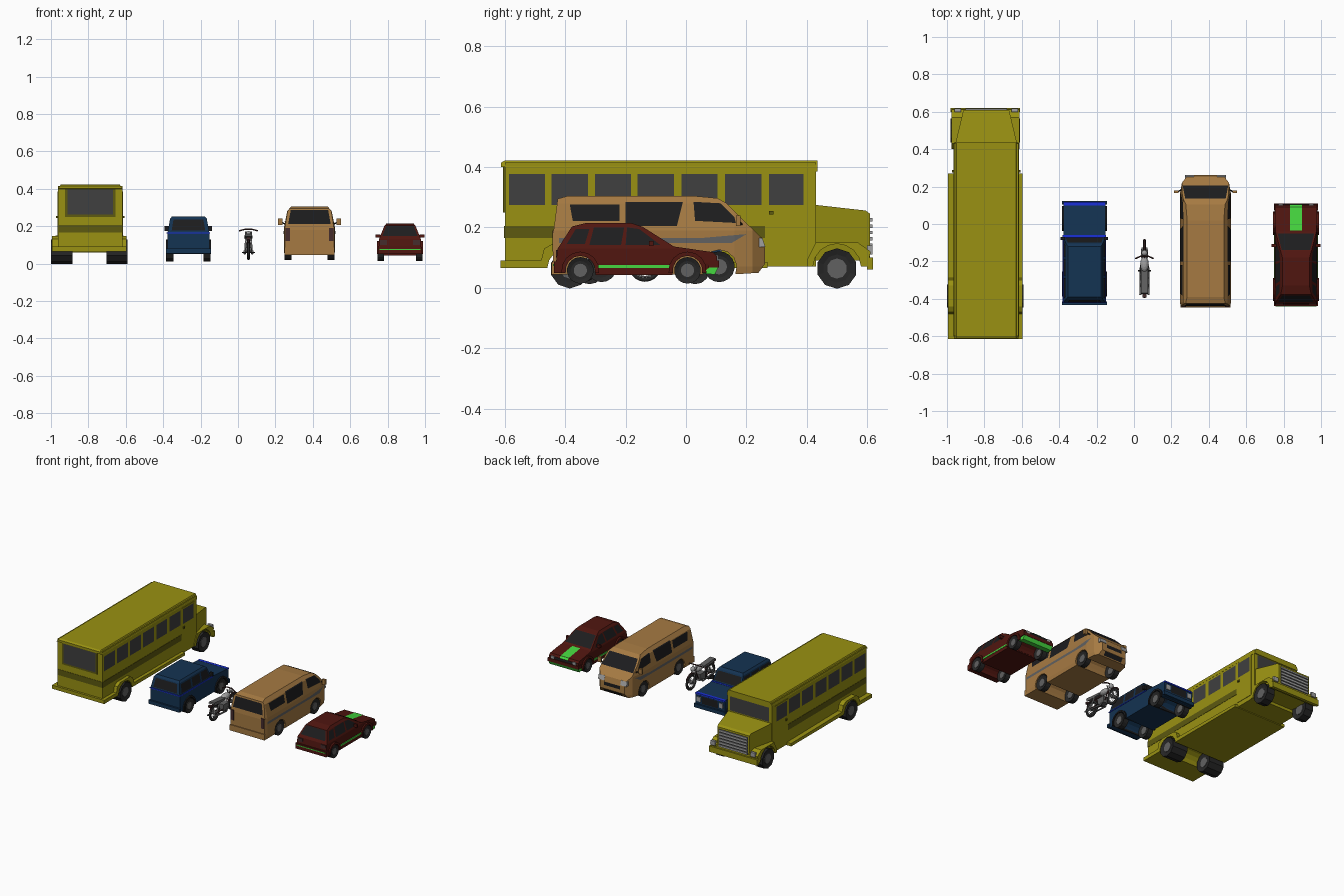
import bpy, bmesh
from math import sin, cos, asin, pi
from mathutils import Matrix, Vector

if "Cube" in bpy.data.objects:
    bpy.data.objects.remove(bpy.data.objects["Cube"])

def mat(name, r, g, b):
    m = bpy.data.materials.new(name)
    m.diffuse_color = (r, g, b, 1)
    m.use_nodes = True
    m.node_tree.nodes["Principled BSDF"].inputs["Base Color"].default_value = m.diffuse_color
    return m

YEL, OLIVE = mat("yellow", .32, .285, .006), mat("olive", .11, .1, .005)
NAVY, BLUE = mat("navy", .007, .033, .085), mat("bright_blue", .01, .03, .7)
TAN, RED, GREEN = mat("tan", .38, .195, .055), mat("dark_red", .08, .008, .005), mat("green", .06, .68, .05)
GLASS, BLACK, TYRE = mat("bus_glass", .05, .05, .05), mat("black_glass", .012, .012, .013), mat("tyre", .02, .02, .02)
GREY, SILVER, MAROON = mat("grey", .12, .12, .12), mat("silver", .35, .35, .35), mat("maroon", .06, .025, .025)

def finish(bm, name, m, loc=(0, 0, 0)):
    me = bpy.data.meshes.new(name)
    bm.to_mesh(me); bm.free()
    me.materials.append(m)
    ob = bpy.data.objects.new(name, me)
    ob.location = loc
    bpy.context.collection.objects.link(ob)
    return ob

def table(v, rows):
    """Piecewise linear lookup."""
    if v <= rows[0][0]: return rows[0][1]
    for (a, p), (b, q) in zip(rows, rows[1:]):
        if v <= b: return p + (q - p) * (v - a) / (b - a)
    return rows[-1][1]

def slab(name, cx, pts, w, m, ycuts=(), zcuts=(), skin=False):
    """Side profile (y, z) given a half width w(y, z); skin makes just the two side sheets."""
    wf = (lambda y, z: w) if isinstance(w, float) else w
    bm = bmesh.new()
    sides = [[bm.verts.new((s, y, z)) for y, z in pts] for s in (-1, 1)]
    caps = [bm.faces.new(v) for v in sides]
    for f, s in zip(caps, (-1, 1)):
        f.normal_update()
        if f.normal.x * s < 0: f.normal_flip()
    n = len(pts)
    if not skin:
        for i in range(n):
            j = (i + 1) % n
            bm.faces.new((sides[0][i], sides[0][j], sides[1][j], sides[1][i]))
        bmesh.ops.recalc_face_normals(bm, faces=bm.faces[:])
    bmesh.ops.triangulate(bm, faces=[f for f in bm.faces if len(f.verts) > 4])
    for no, cuts in (((0, 1, 0), ycuts), ((0, 0, 1), zcuts)):
        for c in cuts:
            bmesh.ops.bisect_plane(bm, geom=bm.verts[:] + bm.edges[:] + bm.faces[:], dist=1e-5,
                                   plane_co=Vector(no) * c, plane_no=no)
    for v in bm.verts:
        v.co.x *= wf(v.co.y, v.co.z) + (.002 if skin else 0)
    return finish(bm, name, m, (cx, 0, 0))

def plate(name, cx, p, q, w, m, lift=.002):
    """Sheet across the car between profile points p and q (profile runs anticlockwise)."""
    d = Vector((0, q[1] - p[1], p[0] - q[0])).normalized() * lift
    wp, wq = w if isinstance(w, tuple) else (w, w)
    bm = bmesh.new()
    bm.faces.new([bm.verts.new(Vector(c) + d) for c in
                  ((-wp, *p), (wp, *p), (wq, *q), (-wq, *q))])
    bmesh.ops.recalc_face_normals(bm, faces=bm.faces[:])
    for f in bm.faces:
        f.normal_update()
        if f.normal.dot(d) < 0: f.normal_flip()
    return finish(bm, name, m, (cx, 0, 0))

def rect(y0, y1, z0, z1):
    return [(y0, z0), (y1, z0), (y1, z1), (y0, z1)]

def box(name, x0, x1, y0, y1, z0, z1, m):
    return slab(name, (x0 + x1) / 2, rect(y0, y1, z0, z1), (x1 - x0) / 2, m)

def pair(name, cx, a, b, *yz, m):
    """Mirrored boxes from offset a to b either side of cx."""
    box(name + "_left", cx - b, cx - a, *yz, m)
    box(name + "_right", cx + a, cx + b, *yz, m)

def arch(yc, zc, r, zb, n=8):
    s = asin((zb - zc) / r)
    return [(yc + r * cos(a), zc + r * sin(a)) for a in (pi - s - (pi - 2 * s) * i / n for i in range(n + 1))]

def flare(name, cx, yc, zc, r, t, zb, w, m):
    slab(name, cx, arch(yc, zc, r + t, zb) + arch(yc, zc, r, zb)[::-1], w, m)

def disc(name, c, r, width, n, m, inset=0, dent=0):
    bm = bmesh.new()
    bmesh.ops.create_cone(bm, cap_ends=True, segments=n, radius1=r, radius2=r, depth=width,
                          matrix=Matrix.Rotation(pi / n, 4, 'X') @ Matrix.Rotation(pi / 2, 4, 'Y'))
    if inset:
        ends = [f for f in bm.faces if len(f.verts) == n]
        bmesh.ops.inset_individual(bm, faces=ends, thickness=inset, depth=-dent)
    return finish(bm, name, m, c)

def wheels(name, cx, off, ys, r, zc, width, n):
    for y in ys:
        for s in (-1, 1):
            disc(name + "_wheel", (cx + s * off, y, zc), r, width, n, TYRE, r * .3, .006)
            disc(name + "_hub", (cx + s * off, y, zc), r * .5, width - .005, n, GREY)

def tube(name, pts, r, m, cyclic=False):
    cu = bpy.data.curves.new(name, 'CURVE')
    cu.dimensions, cu.bevel_depth, cu.bevel_resolution, cu.use_fill_caps = '3D', r, 1, True
    sp = cu.splines.new('POLY')
    sp.points.add(len(pts) - 1)
    for p, c in zip(sp.points, pts): p.co = (*c, 1)
    sp.use_cyclic_u = cyclic
    cu.materials.append(m)
    bpy.context.collection.objects.link(bpy.data.objects.new(name, cu))

def ball(name, c, size, m):
    bm = bmesh.new()
    bmesh.ops.create_uvsphere(bm, u_segments=12, v_segments=8, radius=1, matrix=Matrix.Diagonal((*size, 1)))
    finish(bm, name, m, c)

# ---- School bus: shell, roof, windows
B = -.79
bw = lambda y, z: table(z, [(.4, .173), (.42, .158)])
slab("bus_body", B, [(-.6, .07)] + arch(-.385, .06, .08, .07) + [(.43, .07), (.43, .415), (-.6, .415)], .172, YEL)
slab("bus_roof", B, [(-.612, .4), (.435, .385), (.435, .422), (-.6, .422), (-.612, .415)], bw, YEL, zcuts=(.4,))
slab("bus_stripe", B, rect(-.602, .4, .165, .205), .174, OLIVE)
for y in (-.587, -.445, -.302, -.16, -.015, .13):
    slab("bus_side_window", B, rect(y, y + .12, .275, .377), .172, GLASS, skin=True)
slab("bus_door", B, rect(.262, .402, .1, .385), .175, YEL)
slab("bus_door_window", B, rect(.275, .39, .275, .377), .175, GLASS, skin=True)
pair("bus_door_handle", B, .17, .182, .275, .29, .243, .255, m=OLIVE)
box("rear_window_frame", B - .135, B + .135, -.606, -.59, .25, .405, OLIVE)
plate("bus_rear_window", B, (-.606, .395), (-.606, .262), .122, GLASS)
plate("bus_windshield", B, (.43, .282), (.43, .38), .15, GLASS)
# Bus skirt, bumpers, hood, grille, fenders
slab("bus_skirt", -.795, [(-.615, .065)] + arch(-.385, .06, .075, .065) + [(.27, .065), (.27, .085), (-.29, .09),
     (-.3, .13), (-.33, .147), (-.44, .147), (-.47, .13), (-.48, .09), (-.615, .09)], .2, YEL)
hw = lambda y, z: table(y, [(.43, .165), (.61, .122)])
slab("bus_hood", B, [(.4, .09), (.61, .09), (.61, .245), (.595, .256), (.4, .278)], hw, YEL, ycuts=(.43,))
slab("front_fender", B - .005, [(.4, .07)] + arch(.5, .066, .08, .07) +
     [(.6, .07), (.612, .12), (.57, .15), (.43, .15), (.4, .09)], .182, YEL)
box("bus_front_bumper", B - .19, B + .18, .6, .62, .06, .1, YEL)
for i in range(6):
    box("bus_grille_bar", B - .11, B + .11, .606, .617, .115 + i * .021, .126 + i * .021, SILVER)
plate("bus_grille", B, (.61, .11), (.61, .235), .112, GLASS)
pair("bus_headlight", B, .135, .17, .6, .617, .11, .14, m=SILVER)
wheels("bus_rear", -.795, .148, (-.385,), .065, .063, .114, 10)
wheels("bus_front", -.795, .155, (.5,), .067, .064, .06, 10)

# ---- Blue off-roader: tub, cabin, trim
J = -.265
ja = [(-.42, .05)] + arch(-.32, .06, .056, .05) + arch(.03, .06, .056, .05)
slab("offroader_body", J, ja + [(.11, .05), (.115, .145), (.1, .155), (-.07, .165), (-.42, .165)], .113, NAVY)
jw = lambda y, z: table(z, [(.165, .112), (.24, .098), (.252, .088)])
slab("offroader_cabin", J, [(-.42, .16), (-.07, .16), (-.105, .24), (-.12, .252), (-.39, .252), (-.402, .24)],
     jw, NAVY, zcuts=(.165, .24))
for y0, y1, y2, y3 in ((-.4, -.29, -.29, -.39), (-.275, -.19, -.19, -.275), (-.175, -.09, -.115, -.175)):
    slab("offroader_side_window", J, [(y0, .175), (y1, .175), (y2, .232), (y3, .232)], jw, BLACK, skin=True)
plate("offroader_windshield", J, (-.075, .173), (-.101, .232), (.1, .09), BLACK)
plate("offroader_rear_window", J, (-.404, .234), (-.418, .175), (.08, .09), BLACK)
slab("offroader_trim", J, rect(-.423, -.06, .16, .166), .116, BLUE)
box("offroader_nose_trim", J - .113, J + .113, .098, .118, .147, .156, BLUE)
box("offroader_front_bumper", J - .12, J + .12, .105, .122, .055, .08, NAVY)
box("offroader_rear_bumper", J - .12, J + .12, -.432, -.415, .055, .08, NAVY)
plate("offroader_grille", J, (.114, .09), (.115, .14), .06, BLACK)
pair("offroader_headlight", J, .07, .1, .11, .119, .1, .132, m=SILVER)
pair("offroader_mirror", J, .105, .127, -.085, -.07, .175, .2, m=BLACK)
for y in (-.32, .03):
    flare("offroader_flare", J, y, .06, .056, .012, .05, .121, BLACK)
wheels("offroader", J, .1, (-.32, .03), .05, .062, .038, 14)

# ---- Passenger van: one shell narrowing to nose and roof
V = .382
vw = lambda y, z: table(z, [(.03, .13), (.07, .137), (.19, .137), (.28, .119), (.305, .098)]) * \
    table(y, [(-.44, .95), (-.42, 1), (.16, 1), (.22, .92), (.262, .68)])
vc = dict(ycuts=(-.42, .16, .22), zcuts=(.07, .19, .28))
slab("van_body", V, [(-.435, .045)] + arch(-.28, .068, .058, .045) + arch(.11, .068, .058, .045) +
     [(.24, .05), (.262, .08), (.262, .13), (.252, .165), (.205, .21), (.135, .28), (.105, .297), (.02, .305),
      (-.39, .305), (-.425, .295), (-.44, .18), (-.44, .07)], vw, TAN, **vc)
for pts in ([(-.375, .222), (-.22, .222), (-.22, .276), (-.385, .276)],
            [(-.2, .205), (-.03, .205), (-.01, .285), (-.2, .285)],
            [(.03, .222), (.165, .215), (.16, .235), (.115, .28), (.025, .285)]):
    slab("van_side_window", V, pts, vw, BLACK, skin=True, **vc)
slab("van_stripe", V, [(-.42, .148), (.15, .148), (.2, .178), (.05, .165), (-.42, .165)], vw, GREY, skin=True, **vc)
plate("van_windshield", V, (.205, .21), (.135, .28), (.122, .108), BLACK)
plate("van_rear_window", V, (-.427, .285), (-.436, .21), (.1, .114), BLACK)
plate("van_grille", V, (.262, .105), (.262, .128), .06, BLACK)
plate("van_lower_intake", V, (.244, .056), (.261, .079), .07, BLACK)
plate("van_plate_recess", V, (-.44, .15), (-.44, .12), .04, TAN, .004)
for s in (-1, 1):
    slab("van_headlight", V + s * .085, [(.2, .135), (.263, .135), (.253, .165), (.22, .168)], .024, SILVER)
    box("van_mirror", V + s * .157 - .012, V + s * .157 + .012, .165, .18, .205, .24, TAN)
    tube("van_mirror_arm", [(V + s * .125, .185, .21), (V + s * .15, .172, .22)], .004, BLACK)
pair("van_tail_light", V, .105, .128, -.443, -.43, .12, .19, m=MAROON)
box("van_rear_bumper", V - .133, V + .133, -.446, -.42, .045, .085, TAN)
wheels("van", V, .115, (-.28, .11), .051, .07, .036, 18)

# ---- Red hatchback
C = .866
cw = lambda y, z: table(z, [(.045, .108), (.08, .114), (.13, .112), (.2, .084), (.215, .072)])
cc = dict(zcuts=(.08, .13, .2))
slab("car_body", C, [(-.425, .05)] + arch(-.35, .057, .049, .05) + arch(.005, .057, .049, .05) +
     [(.095, .048), (.105, .07), (.102, .105), (.09, .118), (-.04, .137), (-.145, .203), (-.18, .214), (-.33, .215),
      (-.378, .203), (-.425, .13), (-.43, .09)], cw, RED, **cc)
for pts in ([(-.395, .145), (-.335, .145), (-.32, .195), (-.365, .195)],
            [(-.32, .142), (-.215, .142), (-.205, .2), (-.305, .2)],
            [(-.2, .142), (-.085, .142), (-.155, .195), (-.195, .2)]):
    slab("car_side_window", C, pts, cw, BLACK, skin=True, **cc)
plate("car_windshield", C, (-.052, .1445), (-.14, .2), (.098, .076), BLACK)
plate("car_rear_window", C, (-.38, .2), (-.415, .146), (.074, .094), BLACK)
plate("hood_stripe", C, (.09, .118), (-.036, .1365), .031, GREEN)
plate("nose_stripe", C, (.102, .105), (.09, .118), .031, GREEN)
slab("sill_stripe", C, rect(-.305, -.045, .066, .076), .118, GREEN)
box("sill", C - .116, C + .116, -.3, -.045, .043, .066, RED)
slab("front_spoiler", C, [(.055, .048), (.095, .044), (.108, .07), (.085, .075)], .114, GREEN)
box("car_front_bumper", C - .118, C + .118, .075, .109, .068, .09, RED)
box("car_rear_bumper", C - .118, C + .118, -.438, -.41, .05, .088, RED)
box("rear_stripe", C - .11, C + .11, -.44, -.42, .073, .079, GREEN)
plate("car_grille", C, (.104, .091), (.102, .107), .1, BLACK)
pair("car_headlight", C, .07, .094, .09, .106, .09, .108, m=SILVER)
pair("car_tail_light", C, .07, .106, -.431, -.42, .1, .125, m=MAROON)
pair("car_mirror", C, .105, .131, -.122, -.108, .138, .156, m=RED)
for y in (-.35, .005):
    flare("car_flare", C, y, .057, .049, .014, .05, .123, RED)
wheels("car", C, .103, (-.35, .005), .044, .058, .036, 18)

# ---- Motorcycle: wheels with spokes and mudguards
M = .056
for y in (-.34, -.136):
    ring = lambda r, a0=0, a1=2 * pi, n=20: [(M, y + r * cos(a0 + (a1 - a0) * i / n), .075 + r * sin(a0 + (a1 - a0) * i / n)) for i in range(n)]
    tube("bike_tyre", ring(.048), .008, TYRE, True)
    tube("bike_rim", ring(.038), .003, SILVER, True)
    for i, p in enumerate(ring(.038, n=10)):
        tube("bike_spoke", [(M, y, .075), p], .0012, SILVER)
    tube("bike_mudguard", ring(.059, .5, 2.7, 9), .005, MAROON)
    disc("bike_axle", (M, y, .075), .012, .03, 12, GREY)
# Frame, engine, tank, seat, controls
for s in (-1, 1):
    tube("bike_fork", [(M + s * .014, -.136, .075), (M + s * .014, -.18, .17)], .004, SILVER)
    tube("bike_frame", [(M + s * .012, -.34, .075), (M + s * .012, -.25, .07), (M + s * .01, -.2, .08), (M, -.175, .15)], .004, MAROON)
    tube("bike_rear_shock", [(M + s * .016, -.335, .078), (M + s * .014, -.3, .135)], .005, SILVER)
    tube("bike_exhaust", [(M + s * .014, -.21, .085), (M + s * .02, -.235, .052), (M + s * .022, -.38, .065)], .006, GREY)
    tube("bike_footpeg", [(M, -.25, .06), (M + s * .034, -.25, .06)], .003, TYRE)
tube("bike_handlebar", [(M - .049, -.185, .175), (M - .02, -.172, .183), (M + .02, -.172, .183), (M + .049, -.185, .175)], .004, MAROON)
tube("bike_top_frame", [(M, -.175, .15), (M, -.28, .13), (M, -.36, .14)], .005, MAROON)
box("bike_engine", M - .02, M + .02, -.265, -.205, .06, .105, GREY)
ball("bike_tank", (M, -.215, .142), (.023, .042, .02), SILVER)
slab("bike_seat", M, [(-.375, .147), (-.35, .133), (-.25, .133), (-.245, .147), (-.3, .15), (-.37, .157)], .019, GREY)
ball("bike_headlight", (M, -.155, .158), (.016, .016, .016), SILVER)
box("bike_tail_light", M - .01, M + .01, -.392, -.375, .128, .142, MAROON)
